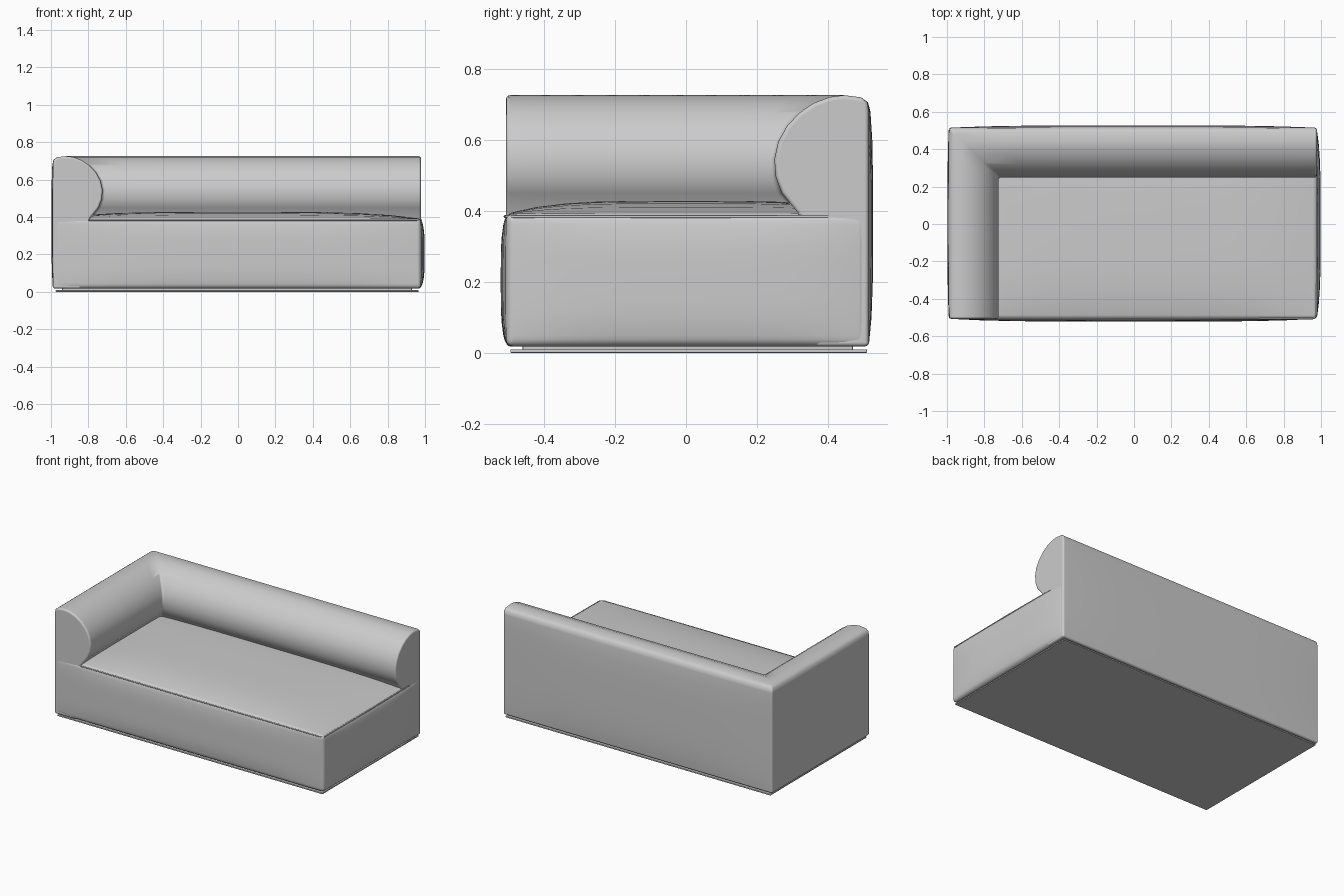
import bpy, bmesh, math
from mathutils import Vector

cube = bpy.data.objects.get("Cube")
if cube:
    bpy.data.objects.remove(cube, do_unlink=True)

# Single upholstery colour
fabric = bpy.data.materials.new("light grey fabric")
fabric.use_nodes = True
colour = (0.6, 0.6, 0.6, 1)
fabric.diffuse_color = colour
fabric.node_tree.nodes["Principled BSDF"].inputs["Base Color"].default_value = colour


def finish(name, bm, bevel, segments=4):
    bmesh.ops.recalc_face_normals(bm, faces=bm.faces)
    mesh = bpy.data.meshes.new(name)
    bm.to_mesh(mesh)
    bm.free()
    mesh.materials.append(fabric)
    obj = bpy.data.objects.new(name, mesh)
    bpy.context.collection.objects.link(obj)
    for poly in mesh.polygons:
        poly.use_smooth = True
    mod = obj.modifiers.new("soft edges", 'BEVEL')
    mod.width = bevel
    mod.segments = segments
    mod.limit_method = 'ANGLE'
    mod.angle_limit = math.radians(50)
    obj.modifiers.new("clean shading", 'WEIGHTED_NORMAL').keep_sharp = True
    return obj


def puff(u):
    return 1 - min(1, abs(u)) ** 4


def box(name, low, high, bulge_low, bulge_high, cuts, bevel):
    """Box whose faces swell outward by the given amounts."""
    bm = bmesh.new()
    bmesh.ops.create_cube(bm, size=2)
    if cuts:
        bmesh.ops.subdivide_edges(bm, edges=bm.edges[:], cuts=cuts, use_grid_fill=True)
    for v in bm.verts:
        u = v.co.copy()
        for i in range(3):
            v.co[i] = low[i] + (high[i] - low[i]) * (u[i] + 1) / 2
            swell = puff(u[(i + 1) % 3]) * puff(u[(i + 2) % 3])
            if u[i] > 0.999:
                v.co[i] += bulge_high[i] * swell
            elif u[i] < -0.999:
                v.co[i] -= bulge_low[i] * swell
    return finish(name, bm, bevel)


# Seat block with a crowned top and swollen front and side
box("seat_base", (-0.985, -0.507, 0.018), (0.978, 0.507, 0.392),
    (0, 0.015, 0), (0.02, 0, 0.036), 11, 0.02)

# Thin plinth under the seat
box("plinth", (-0.975, -0.495, 0), (0.965, 0.51, 0.01),
    (0, 0, 0), (0, 0, 0), 0, 0.003)
box("plinth_core", (-0.94, -0.46, 0.005), (0.93, 0.47, 0.03),
    (0, 0, 0), (0, 0, 0), 0, 0.003)

# Bolster section: depth from the outer wall, and height
WALL = [(0, z) for z in (0.018, 0.1, 0.2, 0.3, 0.4, 0.5, 0.6, 0.68)]
ROLL = [(0.004, 0.706), (0.022, 0.72), (0.07, 0.726), (0.11, 0.721),
        (0.155, 0.704), (0.195, 0.677), (0.23, 0.64), (0.255, 0.595),
        (0.266, 0.545), (0.262, 0.495), (0.245, 0.45), (0.2, 0.395),
        (0.18, 0.3), (0.15, 0.018)]
SECTION = WALL + ROLL
LEFT, BACK, FRONT, END = -0.99, 0.515, -0.507, 0.978
STEPS = 10


def section_point(arm, t, d, z):
    """Point on the arm (t from front to corner) or the back (corner to end)."""
    swell = 0.012 * puff(2 * t - 1) * puff((z - 0.37) / 0.35) * max(0, 1 - d / 0.03)
    if arm:
        return Vector((LEFT + d - swell * 0.6, FRONT + (BACK - d - FRONT) * t, z))
    start = LEFT + d
    return Vector((start + (END - start) * t, BACK - d + swell, z))


# Mitred arm and backrest as one upholstered sweep
bm = bmesh.new()
stations = [(True, i / STEPS) for i in range(STEPS + 1)]
stations += [(False, i / STEPS) for i in range(1, STEPS + 1)]
rings = [[bm.verts.new(section_point(arm, t, d, z)) for d, z in SECTION]
         for arm, t in stations]
for a, b in zip(rings, rings[1:]):
    for i in range(len(SECTION)):
        j = (i + 1) % len(SECTION)
        bm.faces.new((a[i], a[j], b[j], b[i]))
bm.faces.new(rings[0])
bm.faces.new(rings[-1])
finish("arm_and_backrest", bm, 0.012, 3)


# Welt seam along the exposed seat edges
path = [(-0.8, -0.508), (0.0, -0.51), (0.955, -0.506), (0.976, -0.485),
        (0.98, 0.0), (0.976, 0.4)]
curve = bpy.data.curves.new("seat_welt", 'CURVE')
curve.dimensions = '3D'
curve.bevel_depth = 0.004
curve.bevel_resolution = 2
spline = curve.splines.new('POLY')
spline.points.add(len(path) - 1)
for point, (x, y) in zip(spline.points, path):
    point.co = (x, y, 0.384, 1)
curve.materials.append(fabric)
bpy.context.collection.objects.link(bpy.data.objects.new("seat_welt", curve))
